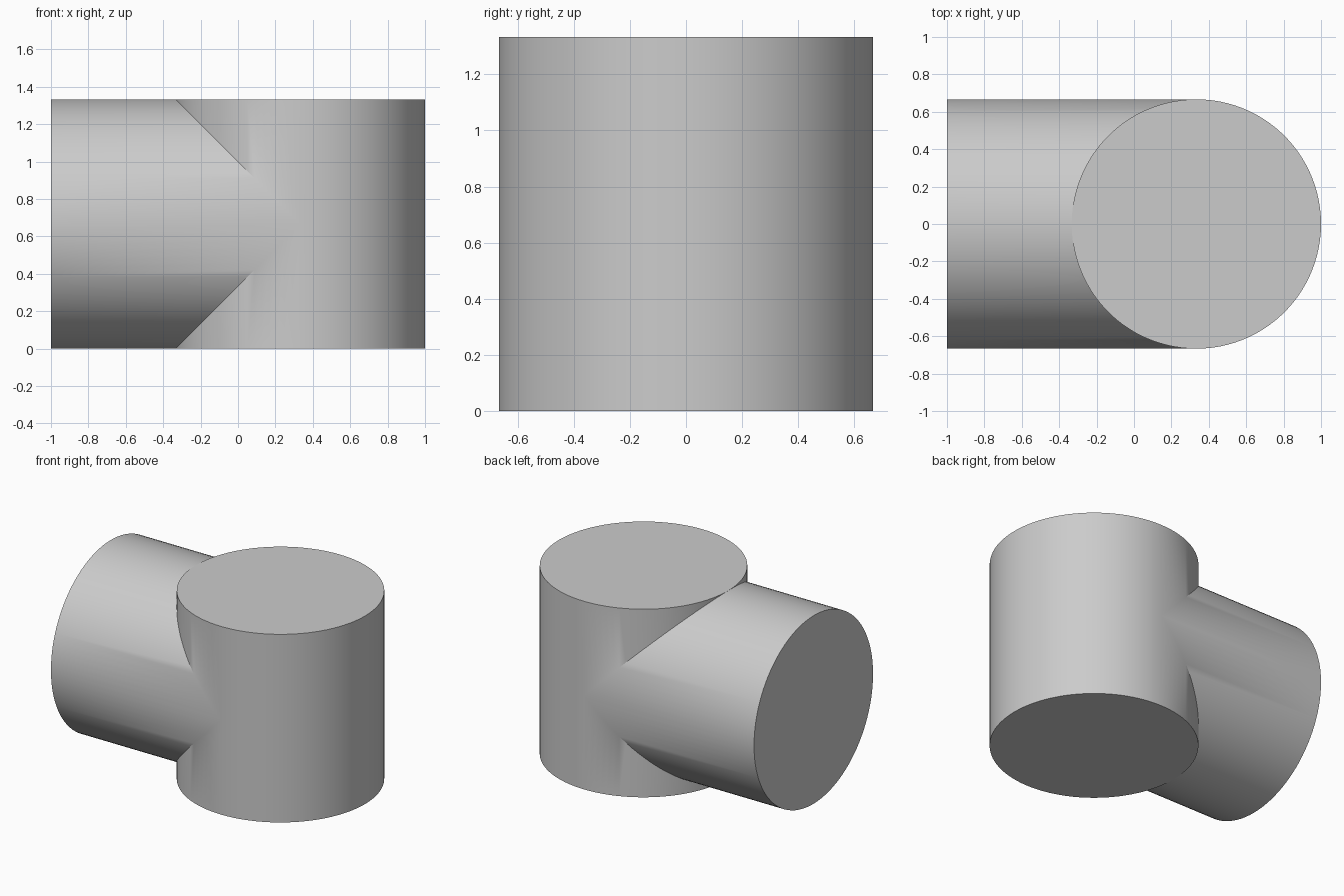
import bpy
import bmesh
import math

cube = bpy.data.objects.get("Cube")
if cube:
    bpy.data.objects.remove(cube, do_unlink=True)

R = 2 / 3      # radius of both cylinders
CX = 1 / 3     # axis of the upright cylinder
CZ = R         # axis height of the side branch
SIDES = 100    # multiple of four, so the joint vertices coincide

mat = bpy.data.materials.new("plain grey")
mat.use_nodes = True
grey = (0.6, 0.6, 0.6, 1)
mat.diffuse_color = grey
mat.node_tree.nodes["Principled BSDF"].inputs["Base Color"].default_value = grey

bm = bmesh.new()


def tube(ring_a, ring_b, cap):
    """Skin two point rings with quads and cap the first one."""
    a = [bm.verts.new(p) for p in ring_a]
    b = [bm.verts.new(p) for p in ring_b]
    for i in range(SIDES):
        j = (i + 1) % SIDES
        bm.faces.new((a[i], a[j], b[j], b[i]))
    if cap:
        bm.faces.new(a)


angles = [2 * math.pi * i / SIDES for i in range(SIDES)]
circle = [(R * math.cos(a), R * math.sin(a)) for a in angles]

# Upright cylinder: lower and upper halves, notched where the branch enters
for side in (-1, 1):
    end = [(CX + u, v, CZ + side * R) for u, v in circle]
    seam = [(CX + u, v, CZ + side * max(0, -u)) for u, v in circle]
    tube(end, seam, True)

# Side branch: flat outer end, inner end mitred to the upright cylinder
outer = [(-1, v, CZ + u) for u, v in circle]
inner = [(CX - abs(u), v, CZ + u) for u, v in circle]
tube(outer, inner, True)

# Weld the joint into one closed surface
bmesh.ops.remove_doubles(bm, verts=bm.verts[:], dist=0.0001)
bmesh.ops.recalc_face_normals(bm, faces=bm.faces[:])

mesh = bpy.data.meshes.new("pipe_junction")
bm.to_mesh(mesh)
bm.free()
mesh.materials.append(mat)
junction = bpy.data.objects.new("pipe_junction", mesh)
bpy.context.collection.objects.link(junction)

# Smooth walls, sharp rims, with the crease fading near the sides
bpy.ops.object.select_all(action="DESELECT")
junction.select_set(True)
bpy.context.view_layer.objects.active = junction
bpy.ops.object.shade_smooth_by_angle(angle=math.radians(30))
